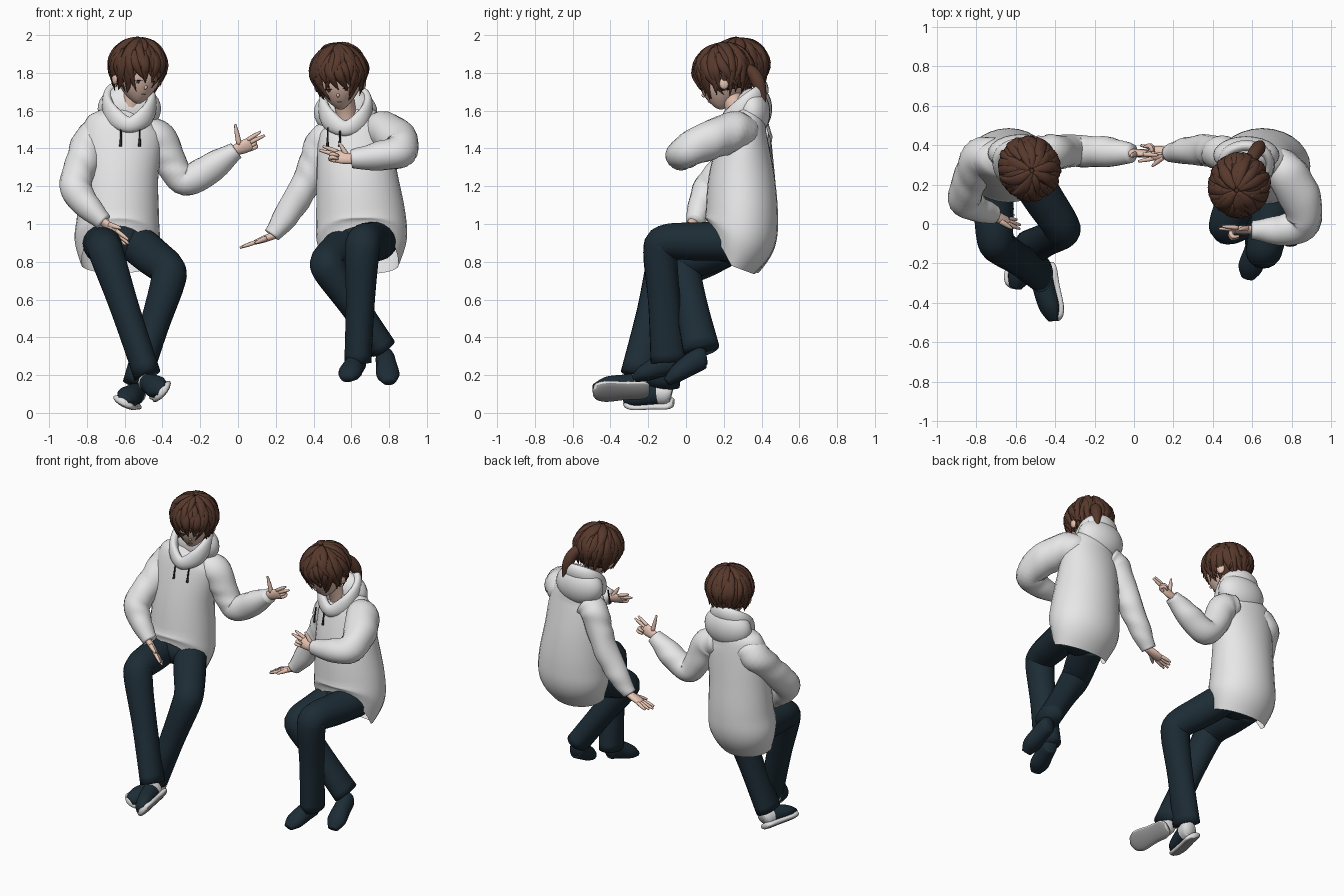
import bpy, bmesh, math, random
from mathutils import Vector as V, Matrix as M

if "Cube" in bpy.data.objects:
    bpy.data.objects.remove(bpy.data.objects["Cube"])
random.seed(4)

def mat(name, r, g, b):
    m = bpy.data.materials.new(name)
    m.diffuse_color = (r, g, b, 1)
    m.use_nodes = True
    m.node_tree.nodes["Principled BSDF"].inputs["Base Color"].default_value = m.diffuse_color
    return m

WHITE = mat("hoodie white", .80, .80, .80)
NAVY = mat("trouser navy", .012, .025, .036)
SKIN = mat("skin", .80, .55, .45)
HAIR = mat("hair brown", .095, .040, .025)
SOLE = mat("sole white", .75, .75, .75)
GREY = mat("sole grey", .30, .30, .30)
DARK = mat("dark cord", .02, .02, .022)
LIP = mat("lip", .50, .22, .18)

def finish(bm, name, mats, rule=None):
    bmesh.ops.recalc_face_normals(bm, faces=bm.faces)
    if rule:                                     # second material chosen by a rule
        for f in bm.faces:
            f.material_index = int(rule(f))
    me = bpy.data.meshes.new(name)
    bm.to_mesh(me)
    bm.free()
    for m in mats:
        me.materials.append(m)
    for p in me.polygons:
        p.use_smooth = True
    ob = bpy.data.objects.new(name, me)
    bpy.context.collection.objects.link(ob)
    return ob

def spline(a, b, c, d, t):
    return .5 * (2*b + (c-a)*t + (2*a-5*b+4*c-d)*t*t + (3*b-a-3*c+d)*t**3)

def tube(bm, pts, radii, ref=(1, 0, 0), sides=14, sub=5, closed=False, caps=(1, 1), fold=0):
    """Smooth loft along points; a radius is a number or (along ref, across)."""
    P = [V(p) for p in pts]
    R = [V(r) if isinstance(r, tuple) else V((r, r)) for r in radii]
    n, C, S = len(P), [], []
    for i in range(n if closed else n-1):
        ids = [(i+k) % n if closed else min(max(i+k, 0), n-1) for k in (-1, 0, 1, 2)]
        for j in range(sub):
            C.append(spline(*[P[k] for k in ids], j/sub))
            S.append(spline(*[R[k] for k in ids], j/sub))
    if not closed:
        C.append(P[-1]); S.append(R[-1])
    N, rings = len(C), []
    for i in range(N):
        t = C[(i+1) % N] - C[i-1] if closed else C[min(i+1, N-1)] - C[max(i-1, 0)]
        t.normalize()
        u = V(ref) - t*t.dot(V(ref))
        u.normalize()
        v = t.cross(u)
        ring = []
        for k in range(sides):
            a = 2*math.pi*k/sides
            w = 1 + fold*math.sin(i*.8 + 3*math.sin(a + i*.2))
            ring.append(bm.verts.new(C[i] + u*math.cos(a)*S[i].x*w + v*math.sin(a)*S[i].y*w))
        rings.append(ring)
    for i in range(N if closed else N-1):
        a, b = rings[i], rings[(i+1) % N]
        for k in range(sides):
            q = (k+1) % sides
            bm.faces.new((a[k], a[q], b[q], b[k]))
    if not closed:
        for r, on in ((rings[0], caps[0]), (rings[-1], caps[1])):
            if on:
                bm.faces.new(r)

def part(name, m, pts, radii, **kw):
    bm = bmesh.new()
    tube(bm, pts, radii, **kw)
    return finish(bm, name, [m])

def ball(name, m, loc, size, frame=M(), shape=None):
    bm = bmesh.new()
    bmesh.ops.create_uvsphere(bm, u_segments=24, v_segments=16, radius=1)
    if shape:
        shape(bm)
    bm.transform(frame @ M.Translation(loc) @ M.Diagonal((*size, 1)))
    return finish(bm, name, [m])

# ---- head ----
def face_shape(bm):
    for v in bm.verts:
        if v.co.z < 0:
            q = v.co.z**2
            v.co.x *= 1 - .42*q
            v.co.y = v.co.y*(1 - .35*q) - .27*q
        else:
            v.co.z *= .8

def cap_shape(bm):
    cut = [f for f in bm.faces if (c := f.calc_center_median()).z < -.7 or (c.y < -.1 and c.z < .15)]
    bmesh.ops.delete(bm, geom=cut, context='FACES')

def head(tag, loc, yaw, pitch, roll):
    F = M.Translation(loc) @ M.Rotation(math.radians(yaw), 4, 'Z') @ M.Rotation(math.radians(pitch), 4, 'X') @ M.Rotation(math.radians(roll), 4, 'Y')
    ball(tag+" face", SKIN, (0, 0, 0), (.125, .135, .17), F, face_shape)
    ball(tag+" nose", SKIN, (0, -.118, -.075), (.008, .013, .012), F)
    ball(tag+" mouth", LIP, (0, -.102, -.115), (.014, .004, .0025), F)
    for s in (-1, 1):                            # half-closed eyes
        E = F @ M.Translation((s*.047, -.119, -.048)) @ M.Rotation(s*.35, 4, 'Z')
        ball(tag+" iris", HAIR, (0, 0, 0), (.009, .004, .008), E)
        ball(tag+" lash", DARK, (0, -.002, .008), (.022, .004, .0025), E)
        ball(tag+" ear", SKIN, (s*.122, .01, -.045), (.016, .026, .034), F)
    C, R = V((0, .01, .02)), (.143, .153, .15)
    ball(tag+" hair cap", HAIR, C, [r*.98 for r in R], F, cap_shape)
    # layered, ruffled locks falling from the crown
    bm = bmesh.new()
    for start, count in ((4, 15), (30, 24), (52, 32)):
        for i in range(count):
            a = 2*math.pi*(i + random.uniform(-.4, .4))/count
            back = abs((a + math.pi) % (2*math.pi) - math.pi)
            end = (110 if back < .7 else 142) + random.uniform(-18, 10)
            if start < 10:
                end -= 30
            pts, turn, flick = [], random.uniform(-.6, .6), random.uniform(.02, .16)
            wide, grow = random.uniform(.75, 1.1), random.uniform(.99, 1.05)
            for k in range(5):
                p, b = start + (end-start)*k/4, a + turn*(k/4)**2
                h = math.sin(math.radians(p)) if p < 90 else 1 - .3*(p-90)/50
                g = grow + (flick if k == 4 else 0)
                pts.append(C + V((R[0]*h*math.sin(b)*g, -R[1]*h*math.cos(b)*g, R[2]*math.cos(math.radians(p))*grow)))
            tube(bm, pts, [(.012*wide, .006), (.027*wide, .012), (.027*wide, .014), (.016*wide, .010), (.001, .001)],
                 ref=(math.cos(a), math.sin(a), 0), sides=6, sub=3)
    bm.transform(F)
    finish(bm, tag+" hair locks", [HAIR])

# ---- hand: f forward, s thumb side, ext = straight fingers ----
def hand(name, w, f, s, ext, thumb, tl=.075):
    w, f = V(w), V(f).normalized()
    s = V(s)
    s = (s - f*s.dot(f)).normalized()
    n = f.cross(s)
    bm = bmesh.new()
    tube(bm, [w-f*.03, w+f*.03, w+f*.08], [(.025, .021), (.036, .019), (.037, .013)], ref=s, sides=10)
    for i in range(4):
        b = w + f*.07 + s*(1.5-i)*.018
        if ext[i]:
            d = (f + s*(1.5-i)*.12).normalized()
            L = .095 - .012*abs(i-1)
            pts = [b, b+d*L*.5, b+d*L]
        else:
            pts = [b, b+f*.03-n*.008, b+f*.02-n*.035, b-f*.012-n*.03]
        tube(bm, pts, [.011]*(len(pts)-1)+[.006], ref=s+n*.3+f*.1, sides=8, sub=3)
    b = w + f*.02 + s*.02
    t = V(thumb).normalized()
    tube(bm, [b, b+t*tl*.55, b+t*tl], [.015, .012, .006], ref=n, sides=8, sub=3)
    finish(bm, name, [SKIN])

# ---- shoe: heel to toe, up = instep direction ----
def shoe(name, heel, toe, up, soled):
    heel, toe = V(heel), V(toe)
    d = (toe-heel).normalized()
    up = V(up)
    up = (up - d*up.dot(d)).normalized()
    side = d.cross(up)
    L = (toe-heel).length
    at = lambda k, h: heel + d*L*k + up*h
    bm = bmesh.new()
    tube(bm, [at(.02, .02), at(.12, .025), at(.4, .02), at(.75, .005), at(.98, -.01)],
         [(.035, .04), (.05, .06), (.055, .058), (.062, .045), (.034, .022)], ref=side)
    # white heel on the soled pair
    finish(bm, name+" upper", [NAVY, SOLE],
           lambda f: soled and (f.calc_center_median()-heel).dot(d)/L < .28)
    if soled:
        bm = bmesh.new()
        tube(bm, [at(0, -.03), at(.1, -.03), at(.4, -.03), at(.75, -.03), at(.93, -.025), at(1, -.022)],
             [(.035, .018), (.058, .022), (.06, .022), (.07, .022), (.055, .024), (.024, .016)], ref=side)
        finish(bm, name+" sole", [SOLE, GREY], lambda f: f.normal.dot(up) < -.7)

# ---- hoodie body with raised front hem, hood, cords ----
def hoodie(tag, rings, hood, cords):
    bm = bmesh.new()
    tube(bm, [r[:3] for r in rings], [r[3:] for r in rings], ref=(1, 0, 0), sides=28, caps=(1, 0))
    cy, ry = rings[-1][1], rings[-1][4]
    for v in bm.verts:
        if v.co.z < 1.05:
            v.co.z += .2*min(1, max(0, (cy-v.co.y)/ry))*(1.05-v.co.z)/.26
    finish(bm, tag+" hoodie body", [WHITE])
    h = V(hood)
    ring = [(0, -.125, -.08), (.085, -.085, -.035), (.115, -.01, .03), (.085, .055, .085), (0, .082, .105)]
    ring += [(-x, y, z) for x, y, z in ring[3:0:-1]]
    rr = [(.042, .028)] + [(.055, .030)]*7
    part(tag+" hood rim", WHITE, [h+V(p) for p in ring], rr, ref=(0, 0, 1), closed=True)
    ball(tag+" hood bag", WHITE, h+V((0, .035, .005)), (.168, .096, .13))
    for x, y in cords:
        part(tag+" cord", DARK, [(x, y+.012, 1.51), (x, y, 1.46), (x-.002, y-.006, 1.41)], [.005, .005, .008], sides=8)

def sleeve(name, pts, radii, ref=(0, 1, .1)):
    part(name, WHITE, pts, radii, ref=ref, fold=.035, sub=7, sides=18)

def leg(name, hip, knee, ankle, r=(.105, .094)):
    h, k, a = V(hip), V(knee), V(ankle)
    part(name, NAVY, [h, h.lerp(k, .5), h.lerp(k, .9), k.lerp(a, .09), k.lerp(a, .5), a],
         [r[0], r[0]*.97, r[1], r[1]*.97, (.077, .086), (.072, .098)], ref=(1, .1, 0), sides=18)

# ================= left figure =================
A = "left figure"
head(A, (-.53, .275, 1.81), 24, 6, 3)
part(A+" neck", SKIN, [(-.59, .34, 1.52), (-.57, .32, 1.62), (-.54, .29, 1.74)], [.06, .055, .055])
hoodie(A, [(-.59, .335, 1.60, .08, .07), (-.60, .335, 1.555, .165, .10), (-.615, .325, 1.47, .215, .125),
           (-.63, .31, 1.25, .208, .162), (-.635, .302, 1.04, .217, .185), (-.64, .29, .91, .225, .183), (-.64, .25, .785, .19, .14)],
       (-.575, .325, 1.605), ((-.62, .19), (-.52, .195)))
sleeve(A+" right sleeve", [(-.70, .35, 1.49), (-.775, .34, 1.44), (-.825, .24, 1.32), (-.86, .13, 1.20), (-.80, .08, 1.10), (-.71, .05, 1.01)],
       [.085, .098, .09, .085, .07, .048], ref=(.3, 1, 0))
sleeve(A+" left sleeve", [(-.50, .36, 1.49), (-.42, .36, 1.45), (-.36, .37, 1.33), (-.28, .37, 1.23), (-.14, .365, 1.30), (-.01, .36, 1.39)],
       [.085, .095, .085, .08, .078, .048])
hand(A+" right hand", (-.70, .035, 1.0), (.65, -.15, -.62), (.4, -.8, .3), (1, 1, 1, 1), (.8, -.5, -.25))
hand(A+" left hand", (-.005, .36, 1.395), (1, 0, .4), (-.3, -.25, 1), (1, 1, 0, 0), (-.2, -.1, 1), .11)
ball(A+" seat of trousers", NAVY, (-.64, .26, .91), (.18, .14, .11))
leg(A+" right leg", (-.72, .25, .90), (-.705, -.10, .87), (-.48, -.25, .20))
leg(A+" left leg", (-.54, .25, .90), (-.355, -.03, .745), (-.54, -.13, .15))
shoe(A+" right shoe", (-.46, -.20, .14), (-.415, -.495, .13), (-.85, .15, .65), True)
shoe(A+" left shoe", (-.54, -.07, .078), (-.60, -.33, .08), (.6, .15, 1), True)

# ================= right figure =================
B = "right figure"
head(B, (.535, .195, 1.78), -6, 12, -4)
part(B+" ponytail", HAIR, [(.58, .30, 1.83), (.61, .355, 1.80), (.635, .39, 1.73), (.65, .42, 1.63)], [.028, .034, .034, .004])
part(B+" neck", SKIN, [(.58, .30, 1.5), (.57, .27, 1.6), (.55, .22, 1.71)], [.06, .055, .055])
hoodie(B, [(.58, .32, 1.59, .08, .07), (.60, .32, 1.54, .155, .10), (.615, .305, 1.45, .195, .13),
           (.63, .295, 1.25, .215, .175), (.65, .295, 1.04, .237, .192), (.655, .285, .91, .238, .185), (.655, .24, .78, .195, .13)],
       (.57, .315, 1.585), ((.475, .165), (.54, .165)))
sleeve(B+" right sleeve", [(.51, .35, 1.47), (.445, .36, 1.43), (.40, .37, 1.31), (.345, .375, 1.19), (.26, .37, 1.05), (.18, .36, .94)],
       [.085, .088, .082, .078, .068, .045])
sleeve(B+" left sleeve", [(.69, .32, 1.48), (.77, .26, 1.49), (.84, .14, 1.45), (.86, .01, 1.39), (.75, -.03, 1.36), (.60, -.03, 1.345)],
       [.085, .105, .105, .09, .078, .048], ref=(0, .3, 1))
hand(B+" right hand", (.165, .36, .93), (-1, 0, -.36), (0, -1, 0), (1, 1, 1, 1), (-.7, -.6, -.3))
hand(B+" left hand", (.59, -.03, 1.345), (-1, 0, .2), (.4, .5, 1), (1, 1, 0, 0), (-.6, -.1, 1))
ball(B+" seat of trousers", NAVY, (.655, .25, .90), (.19, .14, .11))
leg(B+" left leg", (.74, .24, .91), (.66, -.14, .905), (.635, -.09, .27))
leg(B+" right leg", (.57, .24, .89), (.465, -.02, .785), (.77, .08, .34))
shoe(B+" left foot", (.64, -.04, .25), (.575, -.28, .19), (0, 0, 1), False)
shoe(B+" right foot", (.775, .12, .28), (.80, -.11, .17), (0, -.2, 1), False)
